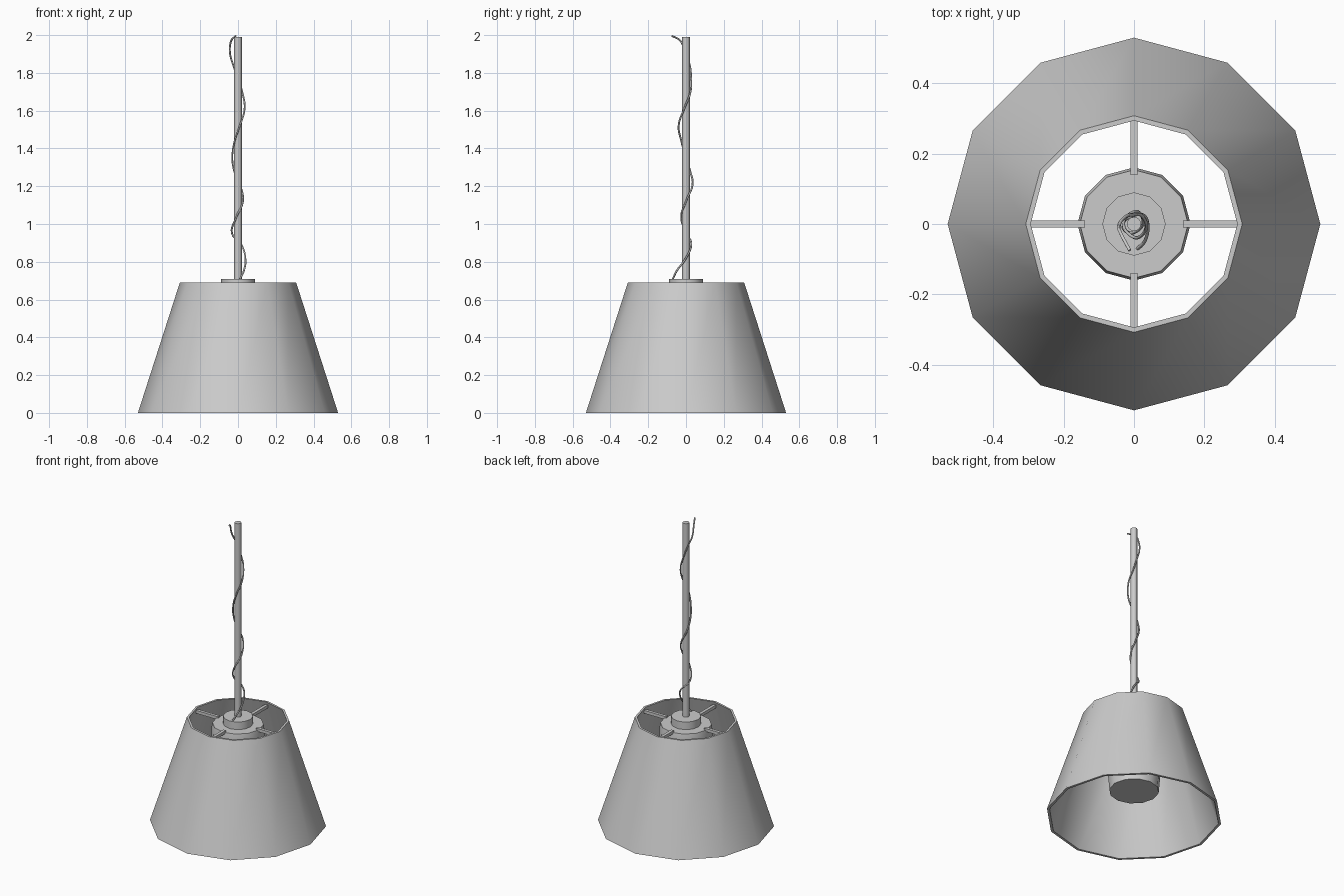
import bpy, bmesh, math

if "Cube" in bpy.data.objects:
    bpy.data.objects.remove(bpy.data.objects["Cube"])

SIDES = 12


def lathe(name, profile, closed=False):
    """Spin an (r, z) profile into a 12-sided solid; open profiles get flat caps."""
    bm = bmesh.new()
    rings = []
    for r, z in profile:
        rings.append([bm.verts.new((r * math.cos(i * math.tau / SIDES),
                                    r * math.sin(i * math.tau / SIDES), z))
                      for i in range(SIDES)])
    pairs = list(zip(rings, rings[1:]))
    if closed:
        pairs.append((rings[-1], rings[0]))
    for a, b in pairs:
        for i in range(SIDES):
            j = (i + 1) % SIDES
            bm.faces.new((a[i], a[j], b[j], b[i]))
    if not closed:
        bm.faces.new(rings[0])
        bm.faces.new(rings[-1])
    bmesh.ops.recalc_face_normals(bm, faces=bm.faces)
    mesh = bpy.data.meshes.new(name)
    bm.to_mesh(mesh)
    bm.free()
    obj = bpy.data.objects.new(name, mesh)
    bpy.context.collection.objects.link(obj)
    bpy.ops.object.select_all(action='DESELECT')
    obj.select_set(True)
    bpy.context.view_layer.objects.active = obj
    bpy.ops.object.shade_smooth_by_angle(angle=math.radians(40))
    return obj


# Tapered shade with wall thickness
lathe("shade", [(0.53, 0), (0.308, 0.69), (0.294, 0.69), (0.514, 0)], closed=True)

# Lamp housing hanging inside the shade, and the collar on top of it
lathe("lamp_housing", [(0.15, 0.175), (0.161, 0.30), (0.161, 0.62), (0.154, 0.66)])
lathe("collar", [(0.09, 0.655), (0.09, 0.71)])

# Suspension rod
lathe("rod", [(0.02, 0.70), (0.02, 1.99)])

# Four spokes joining the housing to the shade
for i in range(4):
    a = i * math.pi / 2
    bpy.ops.mesh.primitive_cube_add(size=1, rotation=(0, 0, a),
                                    location=(0.22 * math.cos(a), 0.22 * math.sin(a), 0.66))
    spoke = bpy.context.object
    spoke.name = f"spoke_{i + 1}"
    spoke.scale = (0.16, 0.02, 0.02)

# Electric cord winding up the rod
path = [(0.01, -0.07, 0.708), (0.03, -0.05, 0.75), (0.039, 0, 0.82), (0.018, 0.028, 0.89),
        (-0.032, 0.005, 0.95), (-0.012, -0.026, 1.03), (0.026, 0, 1.12), (0.01, 0.035, 1.21),
        (-0.02, 0.022, 1.28), (-0.03, 0, 1.35), (-0.018, -0.025, 1.44), (0.01, -0.039, 1.52),
        (0.035, -0.01, 1.61), (0.022, 0.024, 1.70), (0, 0.027, 1.77), (-0.025, 0.02, 1.84),
        (-0.043, -0.005, 1.91), (-0.036, -0.03, 1.97), (-0.012, -0.075, 1.996)]
curve = bpy.data.curves.new("cord", 'CURVE')
curve.dimensions = '3D'
curve.bevel_depth = 0.005
curve.bevel_resolution = 1
curve.resolution_u = 5
curve.use_fill_caps = True
spline = curve.splines.new('BEZIER')
spline.bezier_points.add(len(path) - 1)
for point, co in zip(spline.bezier_points, path):
    point.co = co
    point.handle_left_type = point.handle_right_type = 'AUTO'
bpy.context.collection.objects.link(bpy.data.objects.new("cord", curve))
